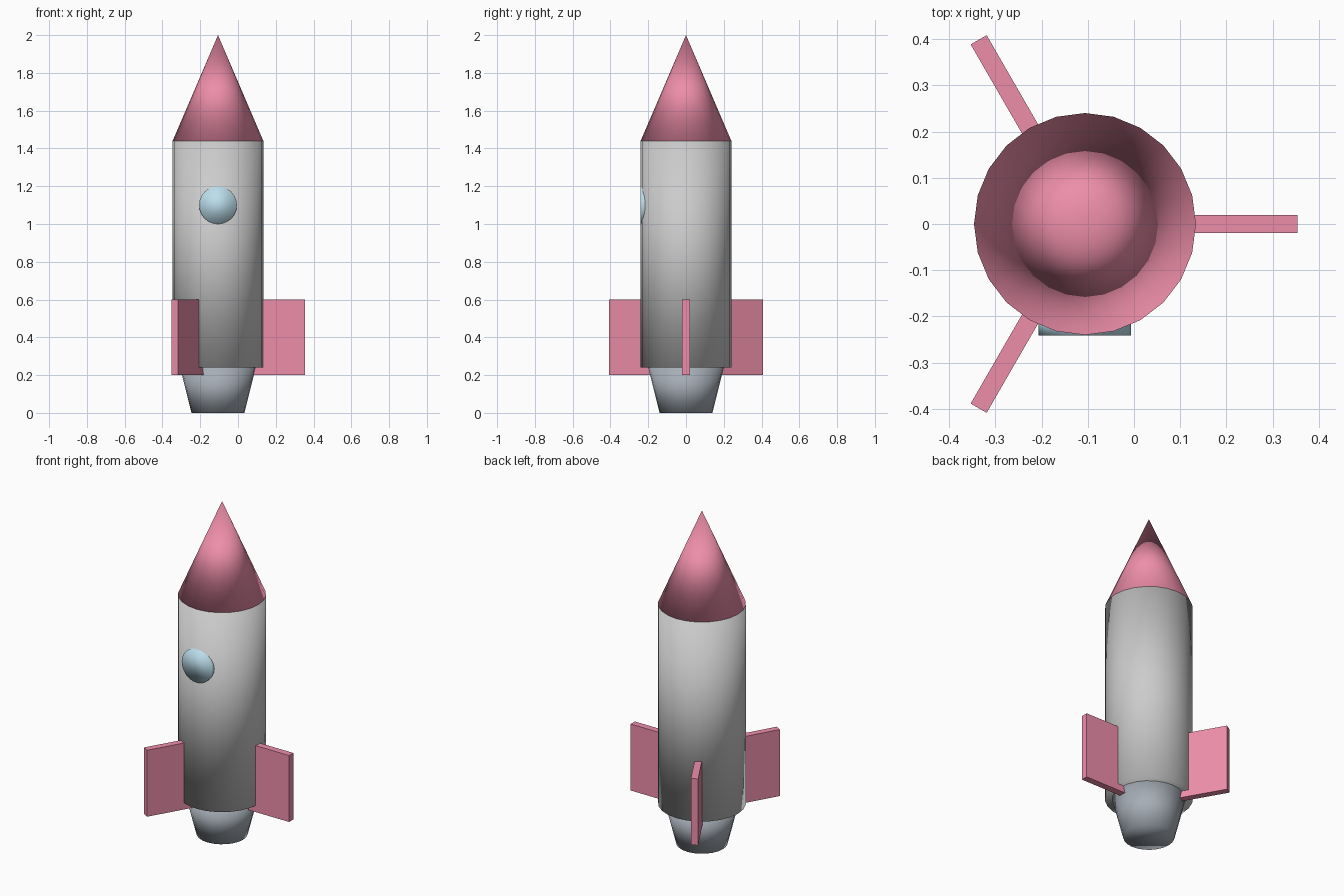
import bpy
from math import radians, cos, sin, pi

if "Cube" in bpy.data.objects:
    bpy.data.objects.remove(bpy.data.objects["Cube"])

CX = -0.106  # rocket axis; three fins make the bounds lopsided around it


def material(name, rgb):
    m = bpy.data.materials.new(name)
    m.diffuse_color = (*rgb, 1)
    m.use_nodes = True
    m.node_tree.nodes["Principled BSDF"].inputs["Base Color"].default_value = m.diffuse_color
    return m


RED = material("red", (0.85, 0.27, 0.40))
WHITE = material("white", (0.90, 0.90, 0.87))
STEEL = material("steel", (0.38, 0.42, 0.47))
GLASS = material("glass", (0.50, 0.73, 0.84))


def finish(name, mat, smooth=True):
    ob = bpy.context.object
    ob.name = name
    ob.data.materials.append(mat)
    if smooth:
        bpy.ops.object.shade_smooth()
    return ob


def turned(name, mat, r_low, r_high, z_low, z_high):
    """Round 24-sided section of the rocket between two heights."""
    bpy.ops.mesh.primitive_cone_add(
        vertices=24, radius1=r_low, radius2=r_high, depth=z_high - z_low,
        location=(CX, 0, (z_low + z_high) / 2))
    return finish(name, mat)


# Nozzle, hull and nose
turned("nozzle", STEEL, 0.14, 0.20, 0.0, 0.24)
turned("body", WHITE, 0.24, 0.24, 0.24, 1.44)
turned("nose_cone", RED, 0.24, 0.0, 1.44, 2.0)

# Round porthole set into the front, flush with the foremost hull line
bpy.ops.mesh.primitive_cylinder_add(
    vertices=24, radius=0.10, depth=0.04,
    location=(CX, -0.221, 1.10), rotation=(pi / 2, 0, 0))
finish("window", GLASS)

# Three flat fins spaced evenly around the hull
for i in range(3):
    a = radians(120 * i)
    bpy.ops.mesh.primitive_cube_add(
        size=1, location=(CX + 0.32 * cos(a), 0.32 * sin(a), 0.40),
        rotation=(0, 0, a), scale=(0.28, 0.04, 0.40))
    finish(f"fin_{i + 1}", RED, smooth=False)
